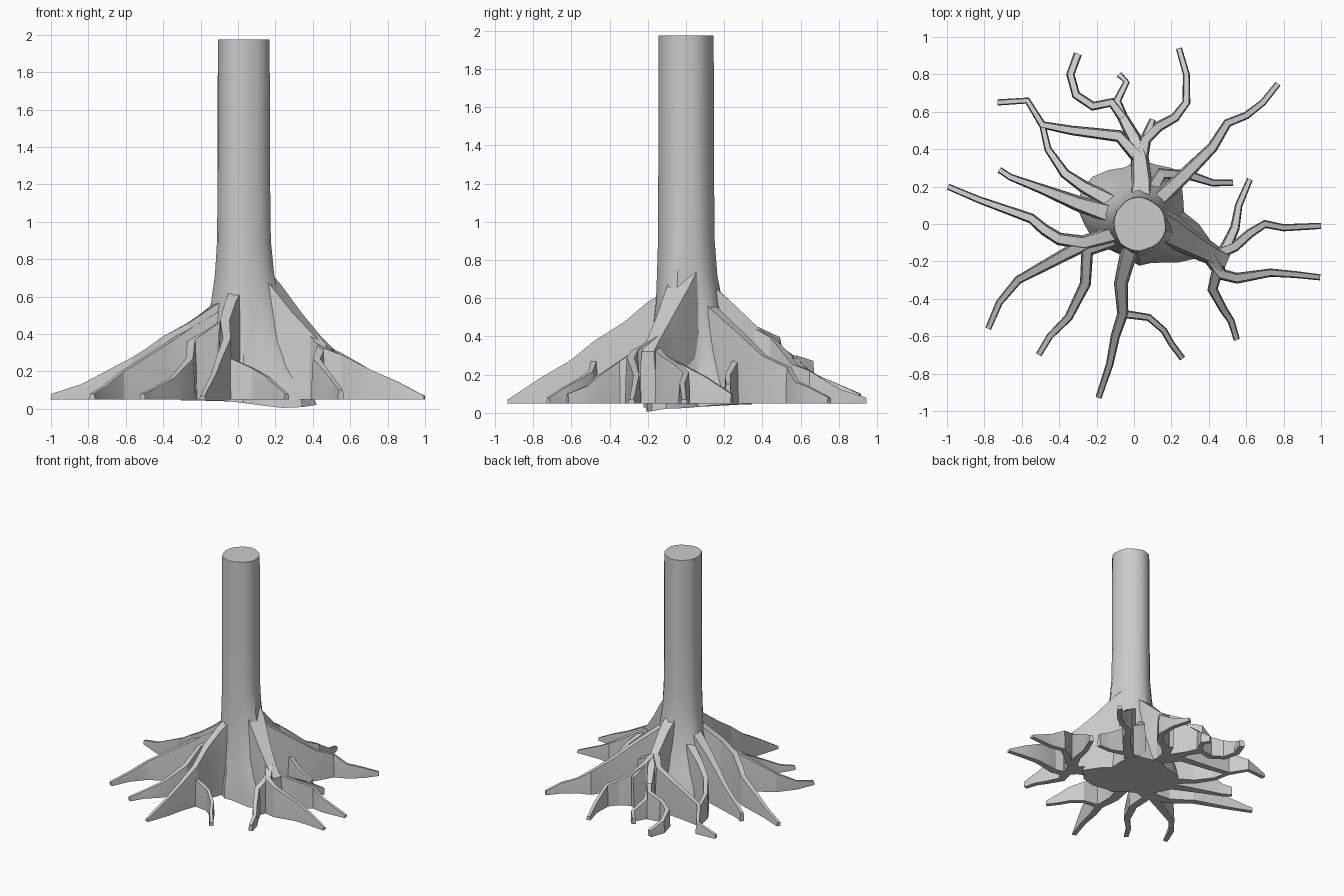
import bpy, bmesh, random
from math import cos, sin, radians
from mathutils import Vector

if "Cube" in bpy.data.objects:
    bpy.data.objects.remove(bpy.data.objects["Cube"])

random.seed(4)
CX, GROUND = 0.03, 0.05


def finish(name, bm, angle=28):
    bmesh.ops.recalc_face_normals(bm, faces=bm.faces)
    me = bpy.data.meshes.new(name)
    bm.to_mesh(me)
    bm.free()
    ob = bpy.data.objects.new(name, me)
    bpy.context.collection.objects.link(ob)
    bpy.ops.object.select_all(action='DESELECT')
    ob.select_set(True)
    bpy.context.view_layer.objects.active = ob
    bpy.ops.object.shade_smooth_by_angle(angle=radians(angle))
    return ob


def skin(bm, rings):
    for a, b in zip(rings, rings[1:]):
        n = len(a)
        for i in range(n):
            j = (i + 1) % n
            bm.faces.new((a[i], a[j], b[j], b[i]))
    bm.faces.new(rings[0])
    bm.faces.new(rings[-1])


# Trunk: round stem blending into an uneven flared foot (radius every 15 degrees)
foot = [.32, .25, .27, .32, .35, .33, .34, .31, .33, .36, .36, .35,
        .30, .27, .24, .20, .19, .20, .22, .22, .24, .29, .36, .40]
levels = [(.04, 1), (.15, .86), (.28, .62), (.42, .38), (.57, .21),
          (.72, .09), (.9, .02), (1.3, 0), (1.7, 0), (1.975, -.01)]
bark = [random.uniform(-.005, .005) for _ in foot]
bm = bmesh.new()
rings = []
for z, w in levels:
    ring = []
    for i, f in enumerate(foot):
        a = radians(15 * i)
        r = .142 + bark[i] + (f - .142) * w
        if .1 < z < .6:
            r *= random.uniform(.97, 1.03)
        x, y = CX + r * cos(a), r * sin(a)
        zz = z
        if w == 1:  # underside dips towards the front right
            zz = .045 - .045 * max(0, 1 - ((x - .27) ** 2 + (y + .18) ** 2) ** .5 / .35)
        ring.append(bm.verts.new((x, y, zz)))
    rings.append(ring)
skin(bm, rings)
finish("trunk", bm)


# Buttress root: thin upright fin along a ground path, crest falling outwards
def root(name, path, high, low=.08, power=1.25, wide=.09, thin=.03):
    pts = [Vector(p) for p in path]
    dist = [0]
    for a, b in zip(pts, pts[1:]):
        dist.append(dist[-1] + (b - a).length)
    bm = bmesh.new()
    rings = []
    for i, p in enumerate(pts):
        t = 1 - dist[i] / dist[-1]
        d = (pts[min(i + 1, len(pts) - 1)] - pts[max(i - 1, 0)]).normalized()
        side = Vector((-d.y, d.x))
        w = (thin + (wide - thin) * t ** 1.5) / 2
        top = low + (high - low) * t ** power
        if 0 < i < len(pts) - 1:
            top += random.uniform(-.012, .012)
        mid = GROUND + (top - GROUND) * .55
        section = [(-1.1, GROUND), (-1, mid), (-.75, top), (.75, top), (1, mid), (1.1, GROUND)]
        rings.append([bm.verts.new((*(p + side * w * s), z)) for s, z in section])
    skin(bm, rings)
    finish(name, bm, 20)


# Left side roots
root("root_west", [(-.06, -.04), (-.27, -.1), (-.4, -.08), (-.48, -.03), (-.55, .03),
                   (-.83, .13), (-.995, .2)], .6)
root("root_west_southwest", [(-.06, -.05), (-.25, -.1), (-.4, -.18), (-.62, -.3),
                             (-.72, -.42), (-.78, -.56)], .55)
root("root_southwest", [(-.06, -.06), (-.25, -.14), (-.26, -.32), (-.35, -.5),
                        (-.45, -.6), (-.51, -.7)], .5)
root("root_west_northwest", [(-.05, .03), (-.3, .11), (-.5, .19), (-.66, .25), (-.72, .29)],
     .62, .12, 1.2, .12)

# Front roots
root("root_south", [(-.01, -.1), (-.04, -.2), (-.07, -.32), (-.06, -.48), (-.1, -.6),
                    (-.13, -.75), (-.19, -.93)], .64, .07, 1.1)
root("root_south_branch", [(-.06, -.48), (.08, -.5), (.16, -.57), (.2, -.64), (.26, -.72)],
     .28, .08, 1, .04)

# Right side: one thick buttress splitting into four roots
root("buttress_east", [(.1, .0), (.2, -.04), (.32, -.11), (.43, -.17), (.5, -.2)],
     .78, .32, 1.05, .22, .09)
root("root_southeast", [(.38, -.14), (.45, -.24), (.42, -.35), (.48, -.46), (.52, -.52),
                        (.55, -.62)], .42, .1, 1.2, .08)
root("root_east_front", [(.4, -.17), (.47, -.27), (.55, -.29), (.73, -.26), (.86, -.27),
                         (.995, -.285)], .38, .07, 1, .07)
root("root_east_back", [(.42, -.17), (.54, -.12), (.62, -.05), (.7, .0), (.8, -.02),
                        (1, -.01)], .36, .07, 1, .06)
root("root_east_branch", [(.48, -.15), (.54, -.02), (.56, .1), (.62, .24)], .32, .1, 1, .06)
root("root_east_northeast", [(.06, .12), (.15, .27), (.3, .26), (.42, .22), (.53, .22)],
     .5, .15, 1.3)
root("root_northeast", [(.09, .09), (.28, .27), (.42, .41), (.5, .54), (.6, .58),
                        (.69, .65), (.77, .75)], .6)

# Back roots
root("root_north", [(.03, .08), (.04, .23), (.03, .36), (.0, .46), (-.06, .57), (-.09, .66),
                    (-.04, .76), (-.08, .8)], .72, .1, 1.15, .14)
root("root_north_right", [(.03, .3), (.06, .45), (.13, .52), (.22, .57), (.28, .65),
                          (.28, .8), (.24, .94)], .48, .08, 1.2, .07)
root("root_north_stub", [(.05, .42), (.1, .56)], .4, .3, 1, .06)
root("root_north_hook", [(-.06, .57), (-.12, .65), (-.22, .63), (-.31, .69), (-.34, .8),
                         (-.3, .91)], .3, .1, 1, .05, .04)
root("root_northwest", [(.02, .36), (-.08, .47), (-.33, .5), (-.49, .53), (-.57, .66),
                        (-.73, .65)], .45, .08, 1, .07)
root("root_northwest_link", [(-.08, .1), (-.27, .2), (-.37, .27), (-.46, .4), (-.49, .53)],
     .5, .2, 1.2)
